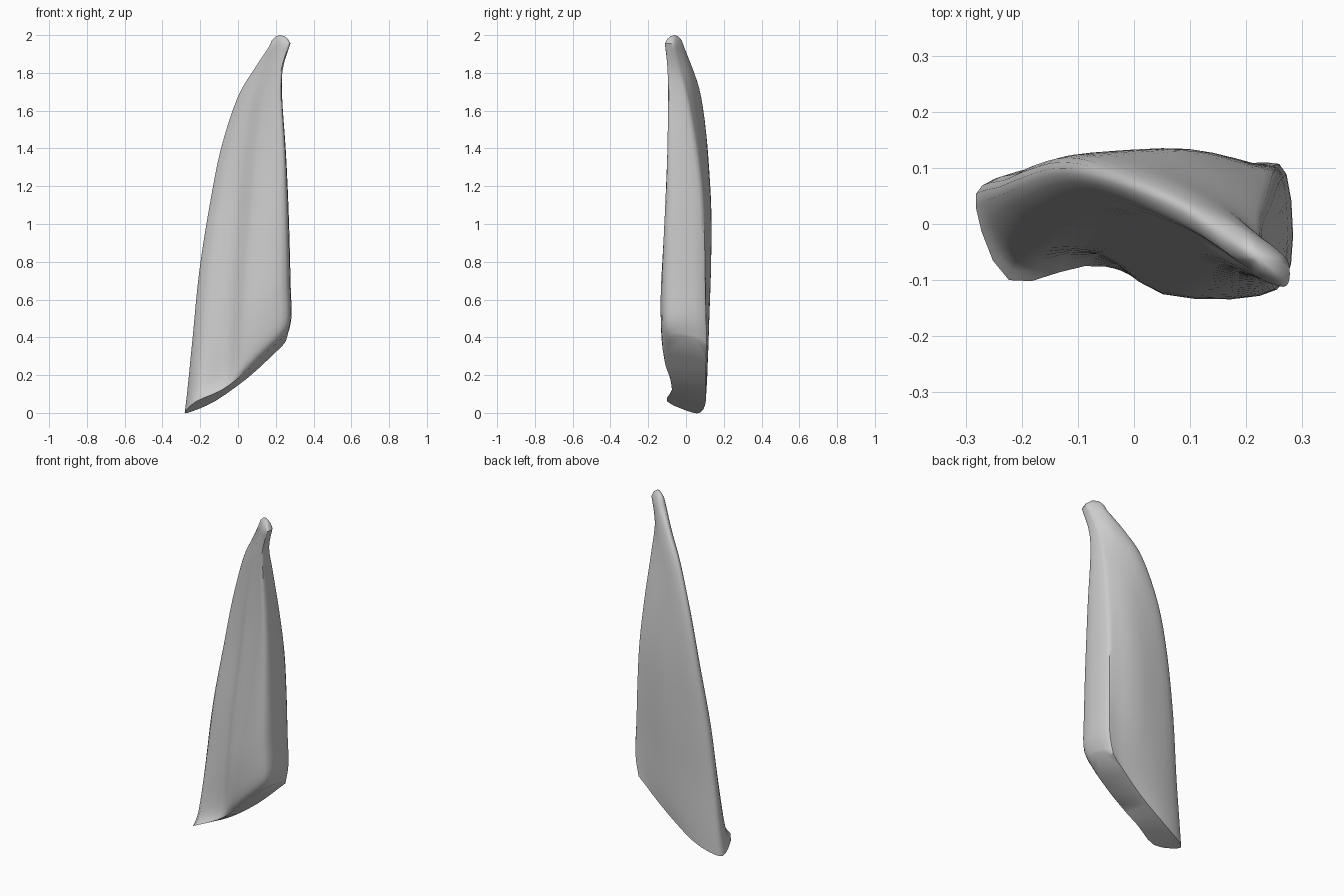
import bpy, bmesh
from mathutils import Vector

if "Cube" in bpy.data.objects:
    bpy.data.objects.remove(bpy.data.objects["Cube"])

# position of each section point across the blade width (left edge, front, right, back)
U = [0.0, .11, .36, .57, .9, 1.0, .985, .88, .62, .3, .06]

# sections: left height, right height, left x, right x, y of each point
ROWS = [
    (0.0, .38, -.282, .256, [.03, -.1, -.075, -.085, -.09, -.055, .095, .107, .105, .105, .08]),
    (.12, .50, -.268, .279, [.04, -.06, -.055, -.115, -.122, -.07, .09, .108, .115, .11, .085]),
    (.40, .68, -.24, .275, [.05, -.025, -.05, -.125, -.128, -.07, .085, .107, .124, .115, .09]),
    (.75, .90, -.205, .27, [.065, .005, -.03, -.105, -.12, -.07, .08, .108, .133, .125, .105]),
    (1.1, 1.15, -.15, .262, [.085, .035, -.005, -.08, -.108, -.07, .068, .1, .13, .13, .118]),
    (1.4, 1.4, -.09, .25, [.085, .045, .0, -.06, -.098, -.075, .035, .07, .102, .114, .11]),
    (1.67, 1.67, -.002, .232, [.06, .025, -.01, -.055, -.093, -.08, -.005, .02, .052, .078, .078]),
    (1.82, 1.82, .086, .236, [.02, -.01, -.035, -.07, -.097, -.088, -.045, -.02, .015, .033, .035]),
    (1.94, 1.955, .165, .277, [-.035, -.06, -.08, -.1, -.112, -.098, -.07, -.053, -.03, -.012, -.018]),
]


def section(zl, zr, xl, xr, ys):
    pts = [Vector((xl + (xr - xl) * u, y, zl + (zr - zl) * u ** 1.5)) for u, y in zip(U, ys)]
    if zl == 0:  # the base tilts up towards the front
        for p in pts:
            p.z += .33 * max(0, .04 - p.y)
    return pts


def spline(a, b, c, d, t):
    return 0.5 * (2 * b + (c - a) * t + (2 * a - 5 * b + 4 * c - d) * t * t
                  + (3 * b - a - 3 * c + d) * t ** 3)


def refine(pts, closed, n):
    m = len(pts)
    pick = (lambda i: pts[i % m]) if closed else (lambda i: pts[max(0, min(m - 1, i))])
    out = [spline(pick(i - 1), pick(i), pick(i + 1), pick(i + 2), k / n)
           for i in range(m if closed else m - 1) for k in range(n)]
    return out if closed else out + [pts[-1]]


# smooth the sections around and along the blade
rings = [refine(section(*r), True, 3) for r in ROWS]
columns = [refine(list(c), False, 4) for c in zip(*rings)]
rings = [list(r) for r in zip(*columns)]

# rounded tip
tip = Vector((.222, -.06, 2.0))
last = rings[-1]
for scale, lift in ((.75, .55), (.4, .88)):
    rings.append([Vector((tip.x + (p.x - tip.x) * scale, tip.y + (p.y - tip.y) * scale,
                          p.z + (tip.z - p.z) * lift)) for p in last])

# skin with a slanted, sharp-edged base
bm = bmesh.new()
grid = [[bm.verts.new(p) for p in r] for r in rings]
n = len(grid[0])
for a, b in zip(grid, grid[1:]):
    for i in range(n):
        j = (i + 1) % n
        bm.faces.new((a[i], a[j], b[j], b[i]))
top = bm.verts.new(tip)
for i in range(n):
    bm.faces.new((grid[-1][i], grid[-1][(i + 1) % n], top))
base = bm.faces.new(grid[0][::-1])
bmesh.ops.triangulate(bm, faces=[base])
bmesh.ops.recalc_face_normals(bm, faces=bm.faces)

mesh = bpy.data.meshes.new("curved_blade")
bm.to_mesh(mesh)
bm.free()
blade = bpy.data.objects.new("curved_blade", mesh)
bpy.context.collection.objects.link(blade)
bpy.context.view_layer.objects.active = blade
blade.select_set(True)
bpy.ops.object.shade_smooth_by_angle(angle=0.7)
